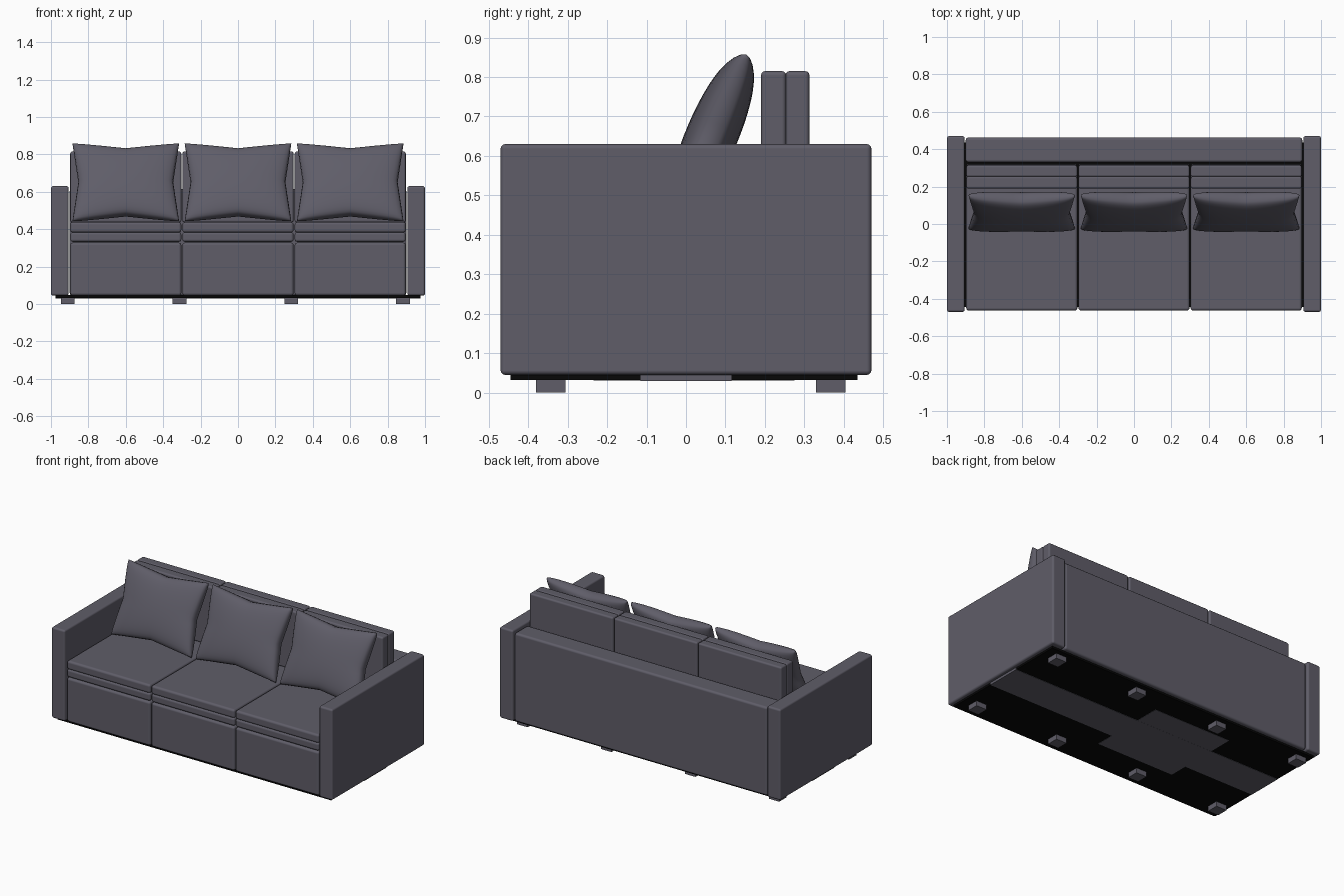
import bpy, bmesh, math
from mathutils import Matrix, Vector

cube = bpy.data.objects.get("Cube")
if cube:
    bpy.data.objects.remove(cube, do_unlink=True)


def material(name, colour):
    mat = bpy.data.materials.new(name)
    mat.use_nodes = True
    mat.diffuse_color = (*colour, 1)
    bsdf = mat.node_tree.nodes["Principled BSDF"]
    bsdf.inputs["Base Color"].default_value = (*colour, 1)
    bsdf.inputs["Roughness"].default_value = 0.8
    return mat


FABRIC = material("slate grey fabric", (0.115, 0.11, 0.14))
BLACK = material("black lining", (0.002, 0.002, 0.002))


def finish(name, bm, mat):
    mesh = bpy.data.meshes.new(name)
    bm.to_mesh(mesh)
    bm.free()
    mesh.materials.append(mat)
    obj = bpy.data.objects.new(name, mesh)
    bpy.context.collection.objects.link(obj)
    return obj


def boxes(name, spans, mat=FABRIC, soft=0.0):
    """One object made of boxes, each given as x, y and z spans."""
    bm = bmesh.new()
    for span in spans:
        low, high = Vector([s[0] for s in span]), Vector([s[1] for s in span])
        matrix = Matrix.Translation((low + high) / 2) @ Matrix.Diagonal((*(high - low), 1))
        bmesh.ops.create_cube(bm, size=1, matrix=matrix)
    obj = finish(name, bm, mat)
    if soft:
        obj.data.shade_smooth()
        bevel = obj.modifiers.new("soft edges", 'BEVEL')
        bevel.width, bevel.segments = soft, 3
        bevel.harden_normals = True
    return obj


def pillow(name, x):
    """Stuffed square with pinched sides, leaning on the back cushion."""
    n, half_w, half_h, thick = 20, 0.285, 0.225, 0.066
    bm = bmesh.new()
    bmesh.ops.create_grid(bm, x_segments=n, y_segments=n, size=1)
    back = bmesh.ops.duplicate(bm, geom=bm.verts[:] + bm.edges[:] + bm.faces[:])["geom"]
    back_verts = {g for g in back if isinstance(g, bmesh.types.BMVert)}
    for v in bm.verts:
        # ease the grid towards the rim for a rounder edge
        u, w = (math.sin(c * math.pi / 2) for c in v.co.xy)
        puff = thick * max(0, (1 - u * u) * (1 - w * w)) ** 0.3
        side = 1 if v in back_verts else -1
        v.co = (u * half_w * (1 - 0.11 * (1 - abs(w))),
                side * puff,
                w * half_h * (1 - 0.15 * (1 - abs(u))))
    bmesh.ops.remove_doubles(bm, verts=bm.verts, dist=0.0005)
    bmesh.ops.recalc_face_normals(bm, faces=bm.faces)
    bm.transform(Matrix.Translation((x, 0.065, 0.65)) @ Matrix.Rotation(math.radians(-23), 4, 'X'))
    obj = finish(name, bm, FABRIC)
    obj.data.shade_smooth()


# Arms and back panel
for side, s in (("left", 1), ("right", -1)):
    boxes(side + "_arm", [(sorted((s * 0.905, s)), (-0.47, 0.47), (0.045, 0.63))], soft=0.012)
boxes("back_panel", [((-0.9, 0.9), (0.33, 0.462), (0.045, 0.615))], soft=0.014)

# Three seating places
for place, x in (("right", -0.6), ("middle", 0), ("left", 0.6)):
    width = (x - 0.297, x + 0.297)
    boxes(place + "_seat_base", [(width, (-0.463, 0.322), (0.045, 0.328))], soft=0.014)
    boxes(place + "_seat_cushion",
          [(width, (-0.463, 0.318), (0.332, 0.384)),
           (width, (-0.463, 0.318), (0.382, 0.438))], soft=0.014)
    boxes(place + "_back_cushion",
          [(width, (0.19, 0.254), (0.436, 0.815)),
           (width, (0.252, 0.313), (0.436, 0.815))], soft=0.011)
    pillow(place + "_pillow", x)

# Underside lining with a cross-shaped fabric patch
boxes("base_board", [((-0.975, 0.975), (-0.445, 0.435), (0.032, 0.047))], BLACK)
boxes("base_patch_strip", [((-0.977, 0.977), (-0.115, 0.115), (0.03, 0.0465))])
boxes("base_patch_centre", [((-0.48, 0.07), (-0.235, 0.275), (0.0305, 0.034))])

# Feet in two rows
for row, y in (("front", -0.343), ("back", 0.367)):
    for i, x in enumerate((-0.91, -0.313, 0.285, 0.882)):
        boxes(f"{row}_foot_{i + 1}", [((x - 0.037, x + 0.037), (y - 0.037, y + 0.037), (0, 0.034))])
